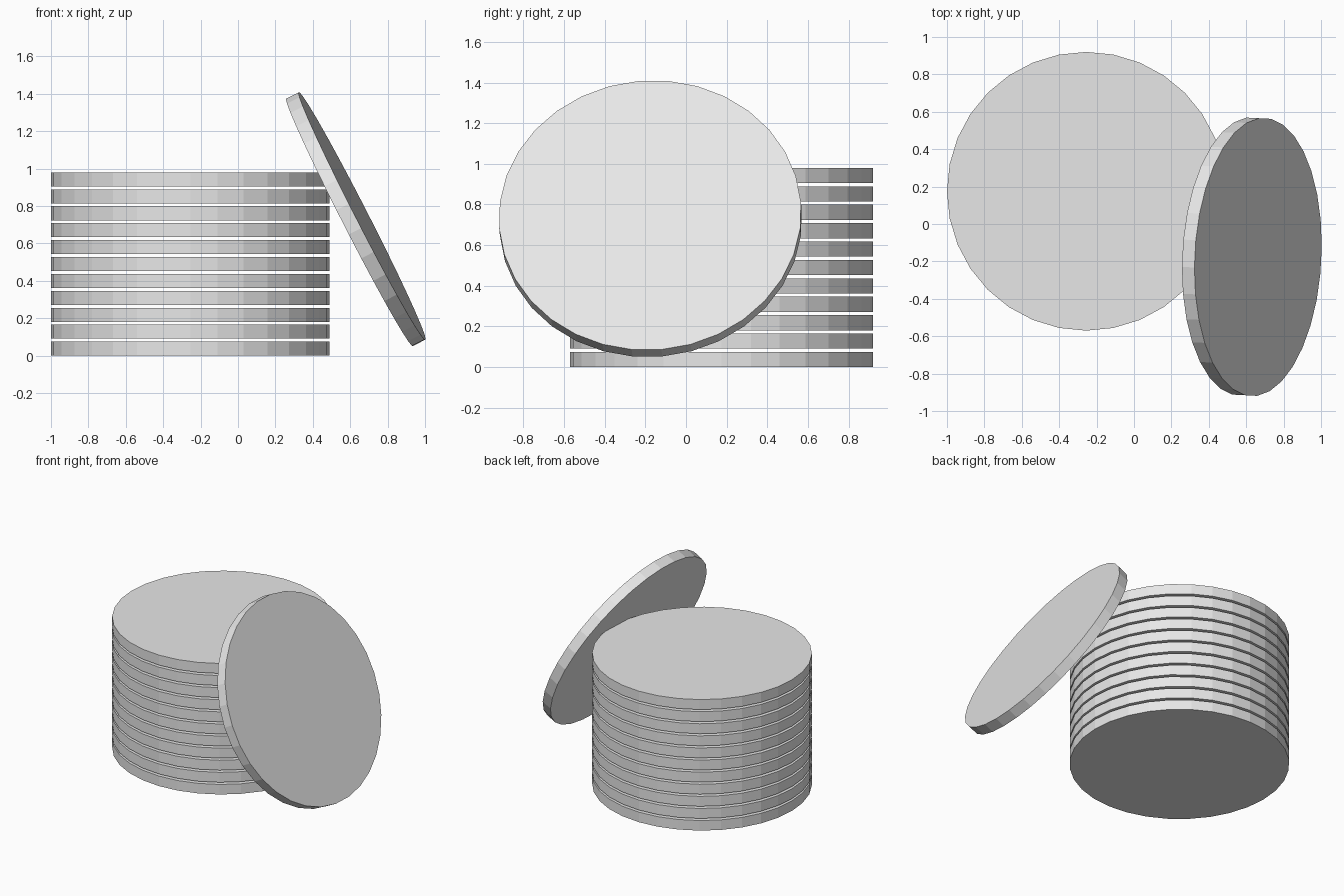
import bpy
import math
from mathutils import Matrix, Vector

cube = bpy.data.objects.get("Cube")
if cube:
    bpy.data.objects.remove(cube, do_unlink=True)

RADIUS = 0.745
THICKNESS = 0.075
SIDES = 32
PITCH = 0.0905

# Plain grey material
grey = bpy.data.materials.new("plain_grey")
grey.use_nodes = True
colour = (0.8, 0.8, 0.8, 1.0)
grey.diffuse_color = colour
grey.node_tree.nodes["Principled BSDF"].inputs["Base Color"].default_value = colour


def disc(name, matrix):
    """Flat-shaded closed disc placed by a matrix."""
    bpy.ops.mesh.primitive_cylinder_add(
        vertices=SIDES, radius=RADIUS, depth=THICKNESS, end_fill_type='NGON')
    obj = bpy.context.object
    obj.name = name
    obj.data.materials.append(grey)
    obj.matrix_world = matrix
    return obj


# Stack of separate discs with thin gaps
for i in range(11):
    z = THICKNESS / 2 + i * PITCH
    disc(f"stacked_disc_{i + 1}", Matrix.Translation((-0.255, 0.175, z)))

# Disc leaning against the stack, an edge of its rim at the top
normal = Vector((0.89, -0.045, 0.455)).normalized()
up = (Vector((0, 0, 1)) - normal * normal.z).normalized()
side = up.cross(normal)
frame = Matrix((side, up, normal)).transposed().to_4x4()
half_step = Matrix.Rotation(math.pi / SIDES, 4, 'Z')
disc("leaning_disc", Matrix.Translation((0.63, -0.175, 0.73)) @ frame @ half_step)
